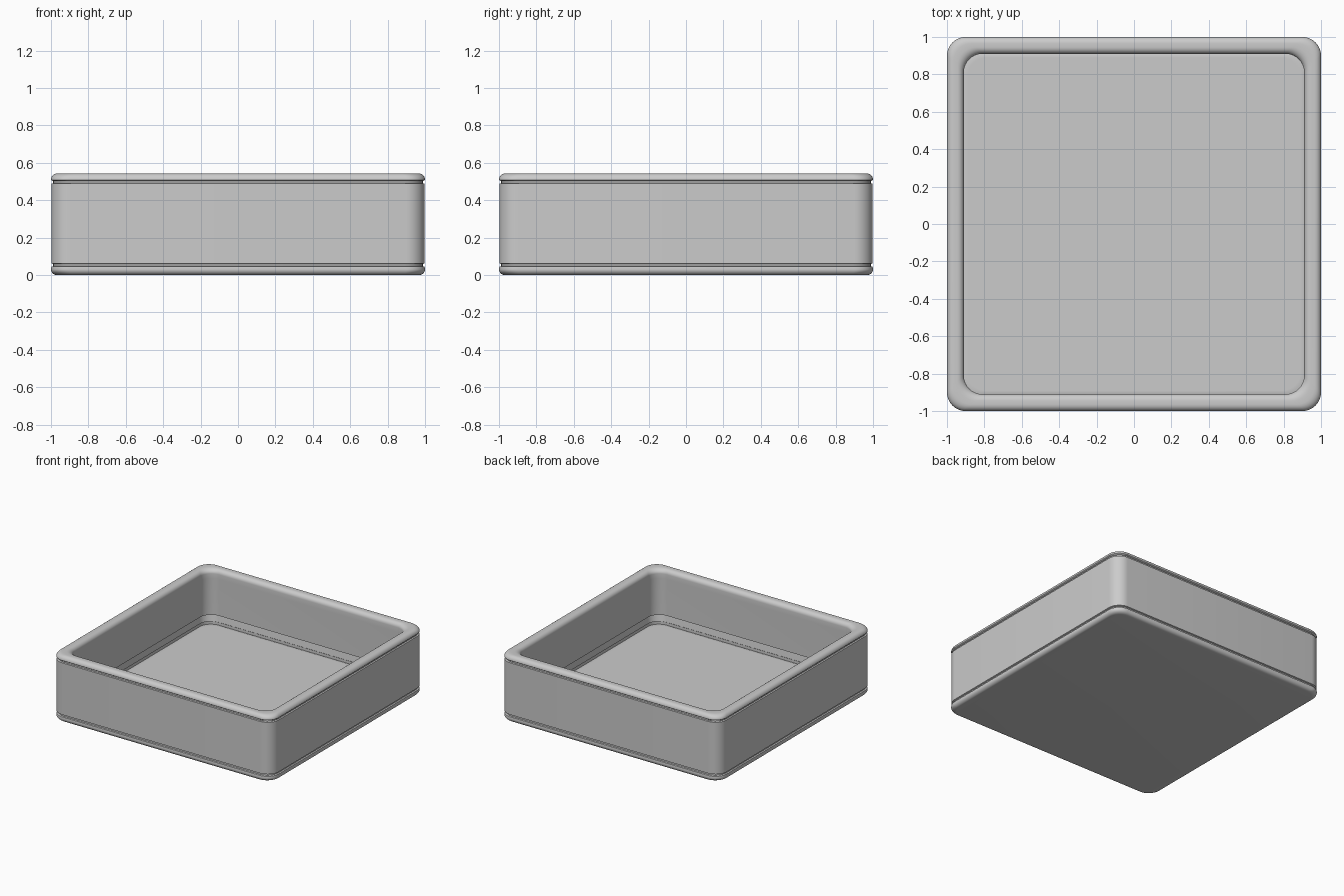
import bpy, bmesh
from math import cos, sin, pi, radians

if "Cube" in bpy.data.objects:
    bpy.data.objects.remove(bpy.data.objects["Cube"])


def arc(cx, cz, r, a0, a1, n=6):
    """Profile arc as (half width, height) points."""
    return [(cx + r * cos(radians(a0 + (a1 - a0) * i / n)),
             cz + r * sin(radians(a0 + (a1 - a0) * i / n))) for i in range(n + 1)]


def ring(bm, half, z, r=0.1, n=10):
    """Rounded square loop of vertices."""
    verts = []
    for k, (sx, sy) in enumerate([(1, 1), (-1, 1), (-1, -1), (1, -1)]):
        for i in range(n + 1):
            a = pi / 2 * (k + i / n)
            verts.append(bm.verts.new((sx * (half - r) + r * cos(a),
                                       sy * (half - r) + r * sin(a), z)))
    return verts


def sweep(name, profile):
    """Rounded square sweep of a profile, capped at both ends."""
    bm = bmesh.new()
    rings = [ring(bm, h, z) for h, z in profile]
    for a, b in zip(rings, rings[1:]):
        for i in range(len(a)):
            j = (i + 1) % len(a)
            bm.faces.new((a[i], a[j], b[j], b[i]))
    bm.faces.new(rings[0][::-1])
    bm.faces.new(rings[-1])
    bmesh.ops.recalc_face_normals(bm, faces=bm.faces)
    mesh = bpy.data.meshes.new(name)
    bm.to_mesh(mesh)
    bm.free()
    obj = bpy.data.objects.new(name, mesh)
    bpy.context.collection.objects.link(obj)
    bpy.context.view_layer.objects.active = obj
    obj.select_set(True)
    bpy.ops.object.shade_smooth_by_angle(angle=radians(32))
    obj.select_set(False)


# Rounded foot and lower groove
profile = arc(0.970, 0.030, 0.030, -90, 0)
profile += [(0.998, 0.044), (0.988, 0.047), (0.988, 0.058), (0.998, 0.062)]
# Outer wall and upper groove
profile += [(0.998, 0.488), (0.988, 0.491), (0.988, 0.502), (0.998, 0.506)]
# Rounded rim
profile += arc(0.966, 0.509, 0.034, 0, 90)
profile += arc(0.945, 0.508, 0.035, 90, 180)
# Inner wall, recessed band, seam and floor
profile += [(0.911, 0.47), (0.913, 0.168), (0.922, 0.163), (0.915, 0.113),
            (0.922, 0.108), (0.922, 0.085), (0.915, 0.086), (0.905, 0.09),
            (0.89, 0.09)]
sweep("tray", profile)
